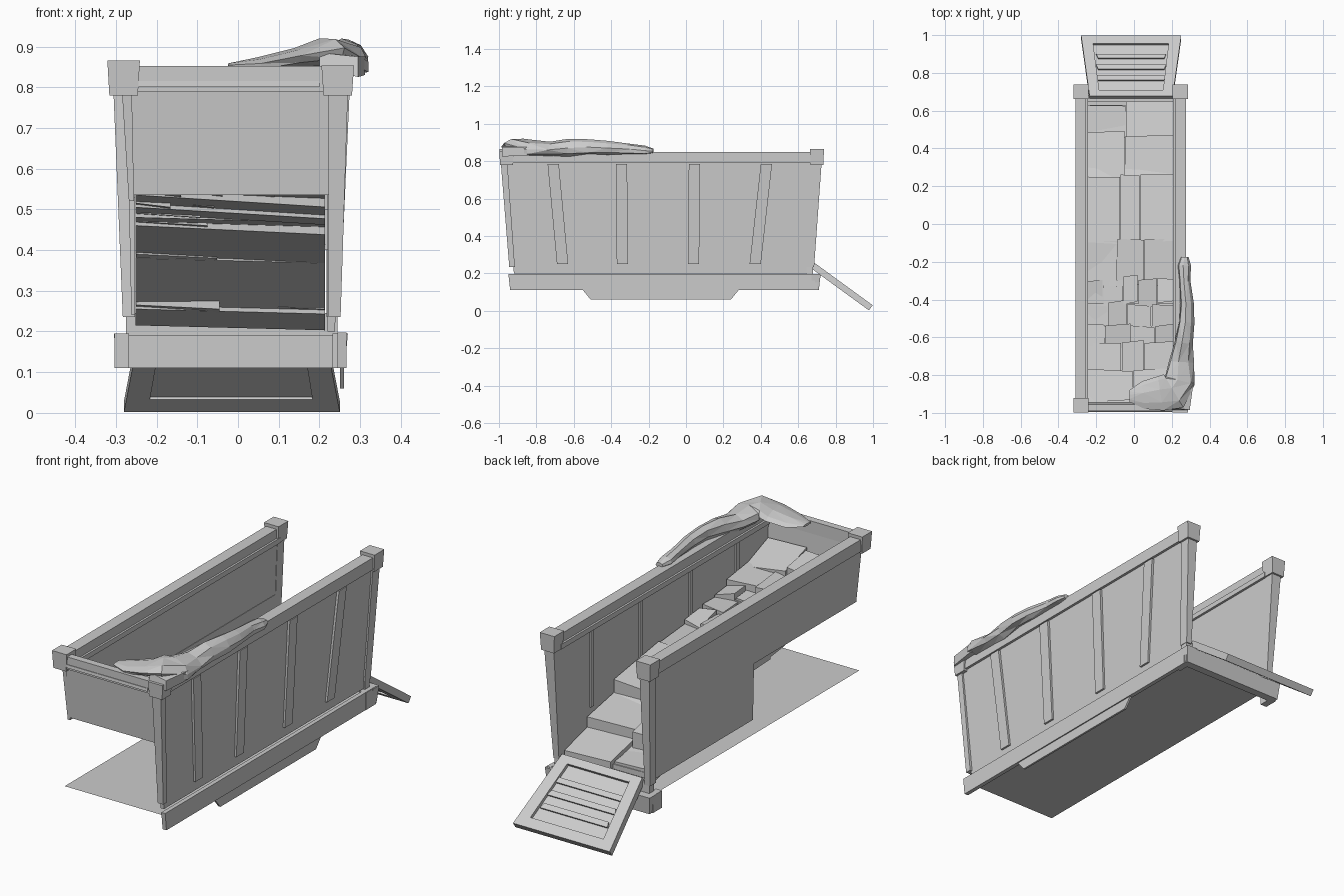
import bpy, bmesh, math, random
from mathutils import Vector

if "Cube" in bpy.data.objects:
    bpy.data.objects.remove(bpy.data.objects["Cube"])
random.seed(4)


def mesh_object(name, bm):
    bmesh.ops.recalc_face_normals(bm, faces=bm.faces)
    me = bpy.data.meshes.new(name)
    bm.to_mesh(me)
    bm.free()
    ob = bpy.data.objects.new(name, me)
    bpy.context.collection.objects.link(ob)
    return ob


def hexa(name, low, high):
    """Solid between two quads (four corners each)."""
    bm = bmesh.new()
    a = [bm.verts.new(p) for p in low]
    b = [bm.verts.new(p) for p in high]
    bm.faces.new(a)
    bm.faces.new(b)
    for i in range(4):
        j = (i + 1) % 4
        bm.faces.new((a[i], a[j], b[j], b[i]))
    return mesh_object(name, bm)


def rect(x0, x1, y0, y1, z):
    return [(x0, y0, z), (x1, y0, z), (x1, y1, z), (x0, y1, z)]


def box(name, x0, x1, y0, y1, z0, z1):
    return hexa(name, rect(x0, x1, y0, y1, z0), rect(x0, x1, y0, y1, z1))


def prism_x(name, outline, x0, x1):
    """Extrude a (y, z) outline along x."""
    bm = bmesh.new()
    f = bm.faces.new([bm.verts.new((x0, y, z)) for y, z in outline])
    r = bmesh.ops.extrude_face_region(bm, geom=[f])
    bmesh.ops.translate(bm, vec=(x1 - x0, 0, 0),
                        verts=[g for g in r['geom'] if isinstance(g, bmesh.types.BMVert)])
    return mesh_object(name, bm)


CX = -0.018          # container centre line

# Floor sheet
bm = bmesh.new()
bm.faces.new([bm.verts.new(p) for p in rect(-0.285, 0.25, -0.95, 0.69, 0.185)])
mesh_object("floor", bm)

# Right wall, leaning outwards
hexa("right_wall", rect(0.22, 0.238, -0.92, 0.67, 0.2), rect(0.22, 0.262, -0.97, 0.69, 0.79))

# Left wall: full-length upper band, lower part only at the rear
hexa("left_wall_upper", rect(-0.268, -0.255, -0.95, 0.68, 0.52), rect(-0.285, -0.255, -0.97, 0.69, 0.79))
hexa("left_wall_lower", rect(-0.262, -0.253, -0.15, 0.67, 0.24), rect(-0.268, -0.253, -0.15, 0.68, 0.53))

# Outer ribs on the right, slim inner ribs
for yt, yb in ((-0.71, -0.66), (-0.345, -0.34), (0.045, 0.04), (0.43, 0.37)):
    hexa("right_rib", rect(0.23, 0.25, yb - 0.03, yb + 0.03, 0.25),
         rect(0.25, 0.274, yt - 0.03, yt + 0.03, 0.785))
    box("right_inner_rib", 0.212, 0.222, yt - 0.012, yt + 0.012, 0.5 if yt < 0 else 0.4, 0.79)

# Corner posts
for s in (-1, 1):
    xi, xb, xt = CX + s * 0.235, CX + s * 0.265, CX + s * 0.288
    hexa("rear_post", rect(xi, xb, 0.64, 0.685, 0.235), rect(xi, xt, 0.67, 0.725, 0.79))
hexa("front_right_post", rect(0.222, 0.252, -0.945, -0.915, 0.235),
     rect(0.222, 0.27, -0.99, -0.955, 0.79))

# Top rails
for s in (-1, 1):
    x0, x1 = sorted((CX + s * 0.235, CX + s * 0.293))
    box("top_rail", x0, x1, -0.95, 0.69, 0.79, 0.85)
    lip0, lip1 = sorted((CX + s * 0.225, CX + s * 0.24))
    box("rail_lip", lip0, lip1, -0.95, 0.68, 0.78, 0.805)
    # Corner caps; the front right one sits lower, under the tarp
    for y in (0.7, -0.96):
        xa, xb = sorted((CX + s * 0.228, CX + s * 0.298))
        top = 0.853 if s > 0 and y < 0 else 0.866
        hexa("corner_cap", rect(xa, xb, y - 0.034, y + 0.034, 0.78),
             rect(xa - 0.005, xb + 0.005, y - 0.038, y + 0.038, top))

# Front wall, upper half only
hexa("front_panel", rect(-0.257, 0.222, -0.955, -0.945, 0.535), rect(-0.262, 0.224, -0.975, -0.96, 0.79))
box("front_rail", -0.255, 0.22, -0.99, -0.955, 0.79, 0.852)
hexa("front_rail_strip", rect(-0.25, 0.2, -0.995, -0.985, 0.8), rect(-0.25, 0.2, -0.993, -0.985, 0.815))

# Lower side rail with dropped skirt
prism_x("lower_right_rail", [(-0.94, 0.11), (0.7, 0.11), (0.71, 0.197), (-0.95, 0.197)], 0.245, 0.266)
prism_x("lower_right_skirt", [(-0.51, 0.06), (0.24, 0.06), (0.285, 0.115), (-0.555, 0.115)], 0.25, 0.26)

# Rear sill and the beam above it
hexa("rear_sill", rect(-0.297, 0.262, 0.67, 0.71, 0.11), rect(-0.305, 0.27, 0.67, 0.72, 0.195))
for s in (-1, 1):
    x0, x1 = sorted((CX + s * 0.25, CX + s * 0.285))
    box("sill_end", x0, x1, 0.62, 0.69, 0.11, 0.195)
box("rear_beam", -0.275, 0.245, 0.645, 0.68, 0.19, 0.245)

# Tailgate ramp: u runs down the slope, h is the height above the board
TOP, END = Vector((0, 0.665, 0.245)), Vector((0, 0.985, 0.012))
NORMAL = Vector((0, 0.233, 0.32)).normalized()


def ramp_piece(name, u0, u1, l0, r0, l1, r1, h0, h1):
    def pt(x, u, h):
        return TOP.lerp(END, u) + NORMAL * h + Vector((x, 0, 0))
    quads = [[pt(l0, u0, h), pt(r0, u0, h), pt(r1, u1, h), pt(l1, u1, h)] for h in (h0, h1)]
    hexa(name, *quads)


ramp_piece("ramp_board", 0, 1, -0.225, 0.19, -0.27, 0.24, -0.004, 0.006)
ramp_piece("ramp_side_left", 0, 1, -0.235, -0.18, -0.28, -0.222, -0.012, 0.022)
ramp_piece("ramp_side_right", 0, 1, 0.15, 0.205, 0.188, 0.25, -0.012, 0.022)
ramp_piece("ramp_end", 0.87, 1, -0.222, 0.188, -0.222, 0.188, -0.012, 0.022)
ramp_piece("ramp_head", 0, 0.1, -0.18, 0.15, -0.184, 0.154, -0.012, 0.022)
for u in (0.28, 0.46, 0.64):
    ramp_piece("ramp_slat", u, u + 0.07, -0.19, 0.16, -0.2, 0.17, 0, 0.015)

# Rubble: rows of tilted slabs climbing from the ramp to the front (y, underside z)
rows = [(0.63, 0.195), (0.46, 0.245), (0.24, 0.37), (-0.09, 0.45), (-0.30, 0.47), (-0.42, 0.495),
        (-0.54, 0.525), (-0.65, 0.545), (-0.79, 0.575), (-0.945, 0.64)]
counts = (2, 2, 3, 3, 5, 4, 4, 3, 2)
x_lo, x_hi = -0.252, 0.214
for k, n in enumerate(counts):
    (ya, za), (yb, zb) = rows[k], rows[k + 1]
    cuts = [x_lo + (x_hi - x_lo) * (i + (random.uniform(-0.2, 0.2) if 0 < i < n else 0)) / n
            for i in range(n + 1)]
    # Bed beam carrying the loose pieces, dipping to the right
    dip = random.uniform(0.01, 0.03)
    low = [(x_lo, yb, zb + 0.01), (x_hi, yb, zb + 0.01 - dip), (x_hi, ya, za + 0.02 - dip), (x_lo, ya, za + 0.02)]
    hexa("rubble_bed", low, [(x, y, z + 0.05) for x, y, z in low])
    # Loose slabs, each flatter than the slope so that the rows form steps
    for i in range(n):
        a, b = cuts[i] + 0.002, cuts[i + 1] - 0.002
        j = [random.uniform(-0.016, 0.016) for _ in range(4)]
        flat = (zb - za) * random.uniform(0.1, 0.4)
        y0, y1 = max(yb - 0.012 + j[0], -0.945), ya + 0.01 + j[1]
        low = [(a, y0, zb + 0.02), (b, max(y0 + j[2], -0.945), zb + 0.01), (b, y1 + j[3], za + 0.02), (a, y1, za + 0.03)]
        tops = (zb - flat * 0.5, zb - flat * 0.5, za + flat, za + flat)
        hexa("rubble_slab", low, [(p[0], p[1], t + 0.072 + d) for p, t, d in zip(low, tops, j)])

# Crumpled tarp over the front right corner: centre x, y, z, half width, half height
path = [(-0.025, -0.91, 0.853, 0.03, 0.006), (0.05, -0.91, 0.855, 0.075, 0.018),
        (0.14, -0.895, 0.873, 0.09, 0.022), (0.21, -0.885, 0.89, 0.105, 0.034),
        (0.25, -0.83, 0.872, 0.10, 0.042), (0.25, -0.73, 0.865, 0.07, 0.038),
        (0.265, -0.63, 0.872, 0.052, 0.046),
        (0.28, -0.52, 0.88, 0.042, 0.040), (0.282, -0.42, 0.875, 0.038, 0.036),
        (0.27, -0.30, 0.866, 0.03, 0.028), (0.268, -0.22, 0.86, 0.036, 0.022),
        (0.27, -0.175, 0.856, 0.02, 0.012)]
bm = bmesh.new()
rings = []
for i, (x, y, z, w, h) in enumerate(path):
    p, q = Vector(path[max(i - 1, 0)][:2]), Vector(path[min(i + 1, len(path) - 1)][:2])
    t = (q - p).normalized()
    ring = []
    for s in range(8):
        ang = s * math.tau / 8 + 0.2
        r = random.uniform(0.9, 1.08)
        side = math.cos(ang) * w * r
        v = (x + t.y * side, y - t.x * side, z + math.sin(ang) * h * r)
        # The outer edge hangs over the rail
        sag = 0.25 * max(0, v[0] - 0.27)
        ring.append(bm.verts.new((min(v[0], 0.32), max(v[1], -0.995), v[2] - sag)))
    rings.append(ring)
for r0, r1 in zip(rings, rings[1:]):
    for s in range(8):
        bm.faces.new((r0[s], r0[(s + 1) % 8], r1[(s + 1) % 8], r1[s]))
bm.faces.new(rings[0])
bm.faces.new(rings[-1])
bmesh.ops.triangulate(bm, faces=bm.faces)
mesh_object("tarp", bm)

# Tarp corner drooping over the rail
hexa("tarp_droop", [(0.2, -0.985, 0.85), (0.295, -0.985, 0.825), (0.312, -0.84, 0.83), (0.22, -0.84, 0.85)],
     [(0.2, -0.97, 0.885), (0.295, -0.985, 0.875), (0.315, -0.84, 0.875), (0.22, -0.84, 0.9)])
